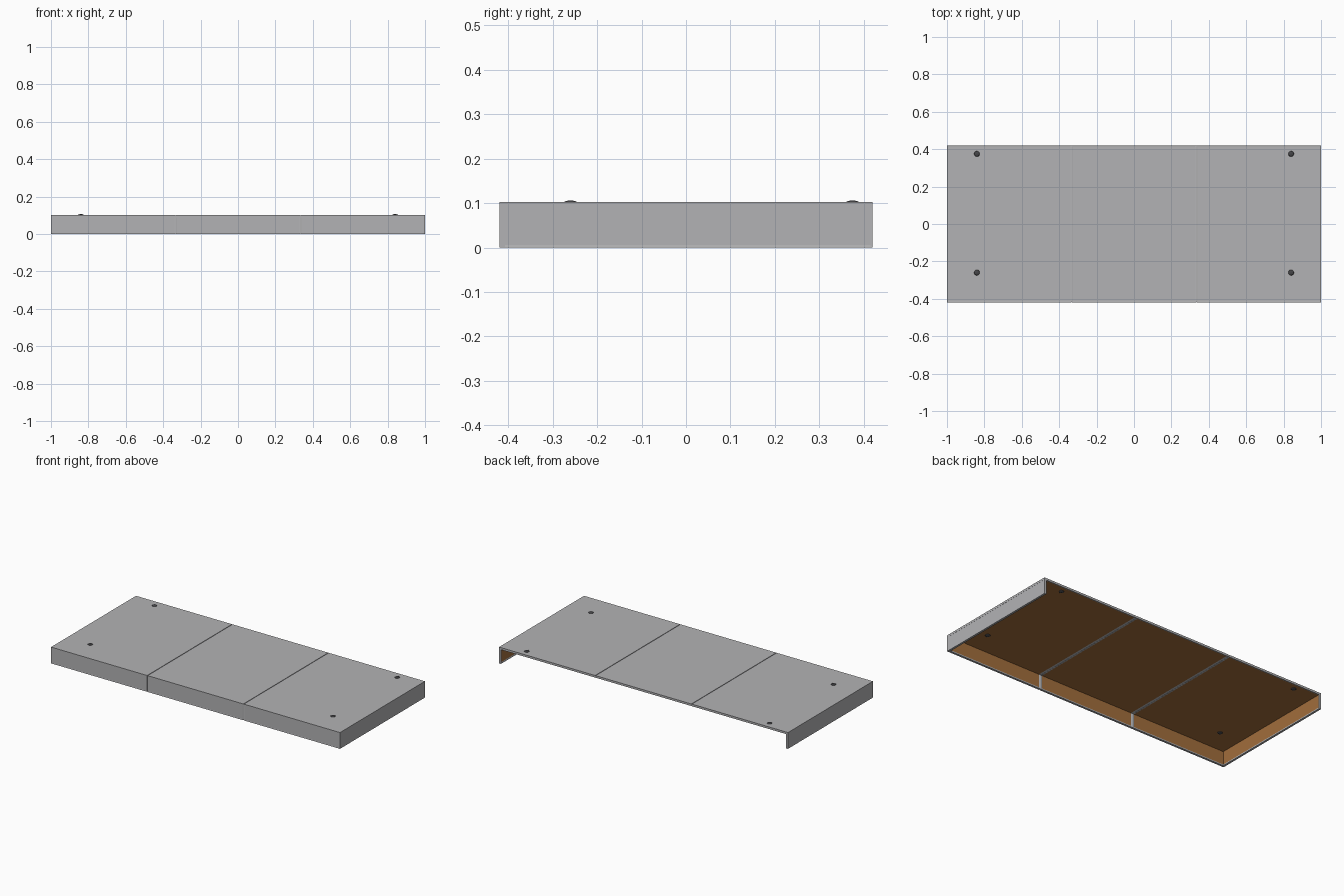
import bpy, bmesh
from mathutils import Vector

if "Cube" in bpy.data.objects:
    bpy.data.objects.remove(bpy.data.objects["Cube"])

L, W, H = 1.0, 0.42, 0.102   # half length, half depth, top height
T = 0.013                    # panel thickness
GAP = 0.002                  # half seam between sections


def material(name, rgb):
    m = bpy.data.materials.new(name)
    m.diffuse_color = (*rgb, 1)
    m.use_nodes = True
    m.node_tree.nodes["Principled BSDF"].inputs["Base Color"].default_value = m.diffuse_color
    return m


grey = material("grey metal", (0.45, 0.45, 0.46))
brown = material("brown wood lining", (0.36, 0.155, 0.045))
dark = material("dark fastener", (0.06, 0.06, 0.065))


def finish(name, bm, mats):
    me = bpy.data.meshes.new(name)
    bm.to_mesh(me)
    bm.free()
    for m in mats:
        me.materials.append(m)
    ob = bpy.data.objects.new(name, me)
    bpy.context.collection.objects.link(ob)
    return ob


def panel(name, lo, hi, outward):
    """Framed plate: shallow grey inset outside, brown lining inset inside."""
    lo, hi, out = Vector(lo), Vector(hi), Vector(outward)
    bm = bmesh.new()
    bmesh.ops.create_cube(bm, size=1)
    size, mid = hi - lo, (hi + lo) / 2
    for v in bm.verts:
        v.co = Vector(a * s for a, s in zip(v.co, size)) + mid
    bm.normal_update()
    outer = [f for f in bm.faces if f.normal.dot(out) > 0.9]
    inner = [f for f in bm.faces if f.normal.dot(out) < -0.9]
    bmesh.ops.inset_region(bm, faces=outer, thickness=0.008)
    bmesh.ops.translate(bm, verts=list(outer[0].verts), vec=-out * 0.001)
    bmesh.ops.inset_region(bm, faces=inner, thickness=T)
    bmesh.ops.translate(bm, verts=list(inner[0].verts), vec=out * 0.002)
    inner[0].material_index = 1
    return finish(name, bm, [grey, brown])


# three top and front sections, separated by fine seams
cuts = [-L, -0.333, 0.333, L]
for i, side in enumerate(("left", "middle", "right")):
    a = cuts[i] + (GAP if i > 0 else 0)
    b = cuts[i + 1] - (GAP if i < 2 else 0)
    panel(side + "_top_panel", (a, -W, H - T), (b, W, H), (0, 0, 1))
    panel(side + "_front_panel", (a, -W, 0), (b, -W + T, H - 0.001), (0, -1, 0))

# end skirts
panel("left_end_panel", (-L, -W, 0), (-L + T, W, H - 0.001), (-1, 0, 0))
panel("right_end_panel", (L - T, -W, 0), (L, W, H - 0.001), (1, 0, 0))

# grey joint ribs closing the seams
for side, x in (("left", cuts[1]), ("right", cuts[2])):
    for part, lo, hi in (
        ("top_joint", (x - 0.004, -W + 0.004, H - T + 0.001), (x + 0.004, W - 0.001, H - 0.003)),
        ("front_joint", (x - 0.004, -W + 0.003, 0.001), (x + 0.004, -W + T - 0.001, H - 0.004)),
    ):
        bm = bmesh.new()
        bmesh.ops.create_cube(bm, size=1)
        lo, hi = Vector(lo), Vector(hi)
        for v in bm.verts:
            v.co = Vector(c * s for c, s in zip(v.co, hi - lo)) + (lo + hi) / 2
        finish(side + "_" + part, bm, [grey])

# domed fasteners passing through the top
for sx in (-1, 1):
    for y in (-0.26, 0.375):
        bm = bmesh.new()
        for z, h in ((H - 0.001, 0.005), (H - T + 0.001, 0.005)):
            new = bmesh.ops.create_uvsphere(bm, u_segments=12, v_segments=8, radius=1)["verts"]
            for v in new:
                v.co = Vector((sx * 0.84 + v.co.x * 0.015, y + v.co.y * 0.015, z + v.co.z * h))
        name = ("left" if sx < 0 else "right") + ("_front" if y < 0 else "_back") + "_fastener"
        ob = finish(name, bm, [dark])
        for p in ob.data.polygons:
            p.use_smooth = True
